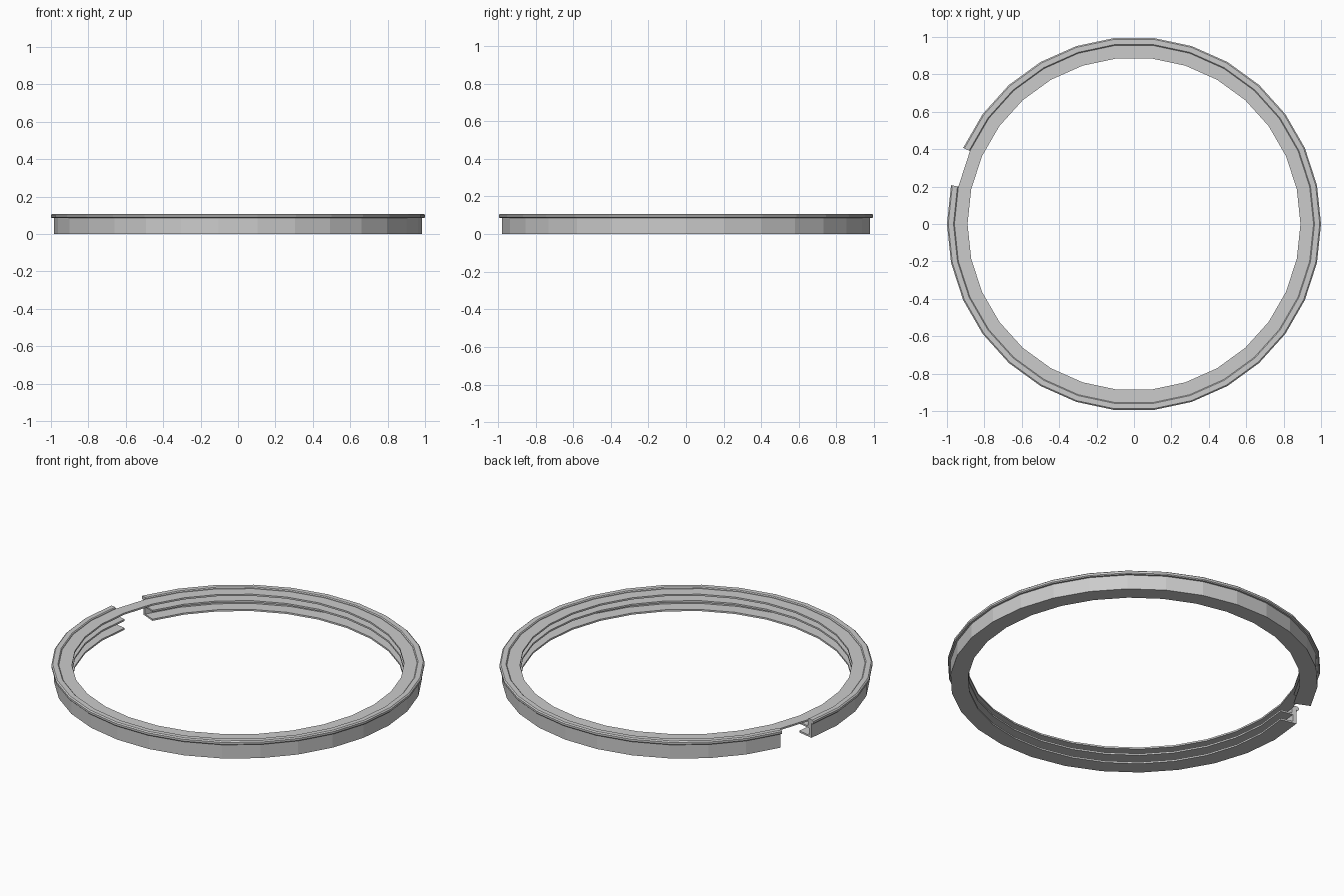
import bpy, bmesh
from math import cos, sin, radians

if "Cube" in bpy.data.objects:
    bpy.data.objects.remove(bpy.data.objects["Cube"])

STEP = 12  # thirty-sided ring


def sweep(name, profile, start, segments):
    """Sweep a closed (radius, z) profile round z; a full turn closes itself."""
    full = segments == 360 // STEP
    bm = bmesh.new()
    rings = []
    for i in range(segments if full else segments + 1):
        a = radians(start + i * STEP)
        rings.append([bm.verts.new((r * cos(a), r * sin(a), z)) for r, z in profile])
    n = len(profile)
    for i in range(segments):
        p, q = rings[i], rings[(i + 1) % len(rings)]
        for j in range(n):
            k = (j + 1) % n
            bm.faces.new((p[j], p[k], q[k], q[j]))
    if not full:
        bm.faces.new(rings[0])
        bm.faces.new(rings[-1])
    bmesh.ops.recalc_face_normals(bm, faces=bm.faces)
    me = bpy.data.meshes.new(name)
    bm.to_mesh(me)
    bm.free()
    ob = bpy.data.objects.new(name, me)
    bpy.context.collection.objects.link(ob)
    return ob


# Split channel: outer wall, chamfered rim, lower and middle inward flanges
channel = [
    (0.89, 0.0), (0.985, 0.0), (0.985, 0.085), (0.995, 0.085),
    (1.0, 0.09), (1.0, 0.102), (0.993, 0.108), (0.965, 0.108),
    (0.96, 0.103), (0.96, 0.062), (0.89, 0.062), (0.89, 0.052),
    (0.965, 0.052), (0.965, 0.01), (0.89, 0.01),
]
sweep("split_channel_ring", channel, 168, 29)

# Unbroken flat ring that bridges the gap at the top
sweep("top_plate_ring", [(0.89, 0.09), (0.96, 0.09), (0.96, 0.1), (0.89, 0.1)], 0, 30)
